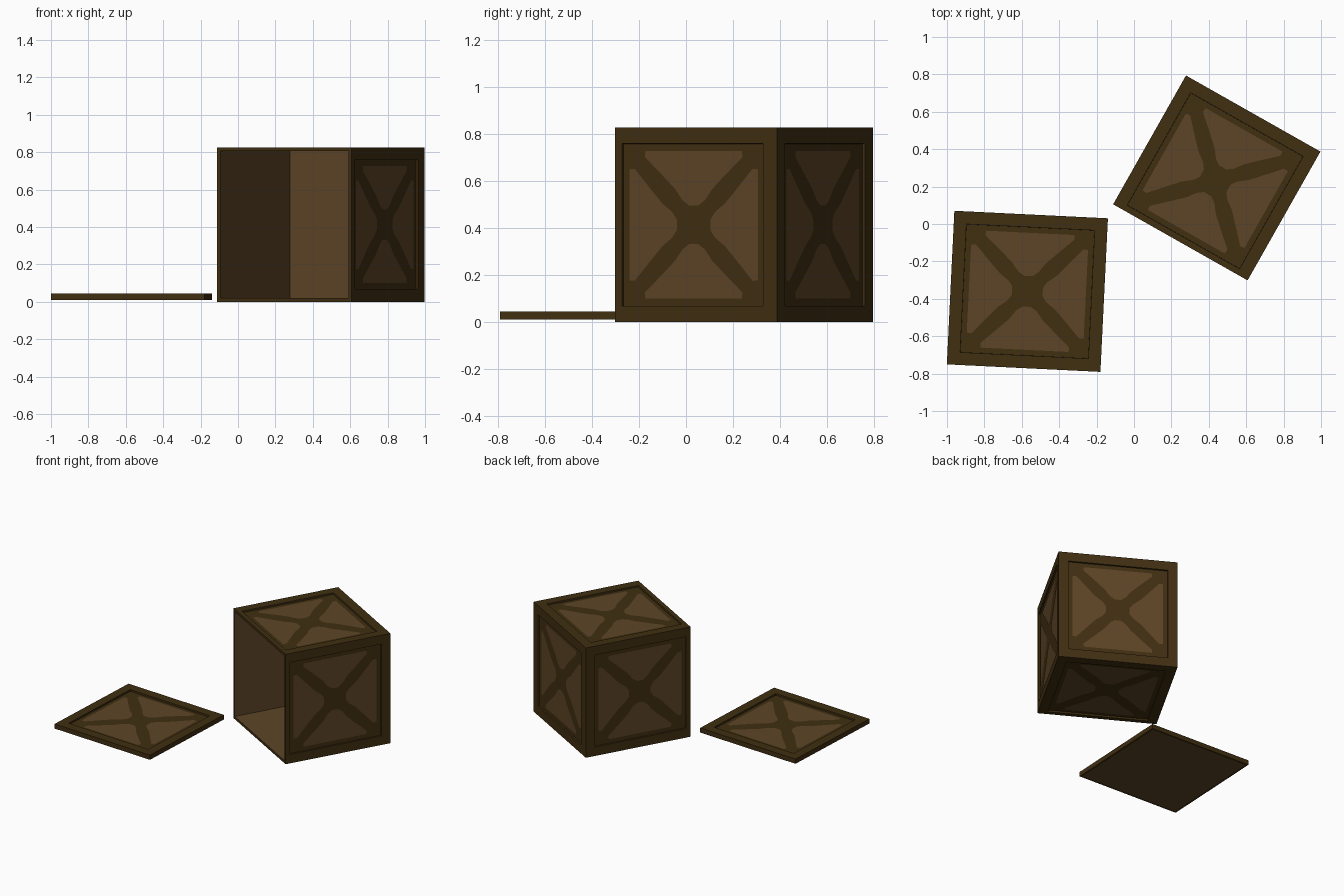
import bpy, bmesh, math
from mathutils import Vector, Matrix

if "Cube" in bpy.data.objects:
    bpy.data.objects.remove(bpy.data.objects["Cube"])

S = 0.826        # crate edge length
T = 0.035        # lid thickness
BORDER = 0.096   # frame width around each panel
RECESS = 0.012


def material(name, rgb):
    m = bpy.data.materials.new(name)
    m.diffuse_color = (*rgb, 1)
    m.use_nodes = True
    m.node_tree.nodes["Principled BSDF"].inputs["Base Color"].default_value = m.diffuse_color
    return m


MATS = [material("dark_frame_wood", (0.052, 0.028, 0.0056)),
        material("light_panel_wood", (0.110, 0.059, 0.020))]

# One light wedge between two arms of the painted cross: (sideways, distance from centre)
HALF = [(0.022, 0.082), (0.055, 0.105), (0.09, 0.152), (0.15, 0.208),
        (0.205, 0.258), (0.238, 0.288), (0.236, 0.313)]
WEDGE = HALF + [(-a, d) for a, d in reversed(HALF)]


def step(bm, face, width, depth, mat_rim=0, mat_wall=0, mat_floor=0):
    """Inset a face, then sink the inner part straight in."""
    n = face.normal.copy()
    rim = bmesh.ops.inset_individual(bm, faces=[face], thickness=width)["faces"]
    wall = bmesh.ops.inset_individual(bm, faces=[face], thickness=0.001)["faces"]
    for v in face.verts:
        v.co -= n * depth
    for group, mat in ((rim, mat_rim), (wall, mat_wall), ([face], mat_floor)):
        for f in group:
            f.material_index = mat


def crossed_panel(bm, face):
    """Recessed dark panel with four light wedges that leave a cross."""
    n = face.normal.copy()
    centre = face.calc_center_median()
    step(bm, face, BORDER, RECESS)
    side = Vector((1, 0, 0)) if abs(n.x) < 0.5 else Vector((0, 1, 0))
    centre -= n * (RECESS - 0.002)
    for k in range(4):
        d = Matrix.Rotation(k * math.pi / 2, 3, n) @ side
        a = n.cross(d)
        f = bm.faces.new([bm.verts.new(centre + a * p + d * q) for p, q in WEDGE])
        f.material_index = 1
        f.normal_update()
        if f.normal.dot(n) < 0:
            f.normal_flip()


def finish(bm, name, loc, angle):
    me = bpy.data.meshes.new(name)
    bm.to_mesh(me)
    bm.free()
    for m in MATS:
        me.materials.append(m)
    ob = bpy.data.objects.new(name, me)
    ob.location = loc
    ob.rotation_euler.z = math.radians(angle)
    bpy.context.collection.objects.link(ob)


# Crate body: five crossed sides, open at the front where the lid came off
bm = bmesh.new()
bmesh.ops.create_cube(bm, size=S)
bm.normal_update()
faces = list(bm.faces)
front = next(f for f in faces if f.normal.y < -0.5)
for f in faces:
    if f is not front:
        crossed_panel(bm, f)
for v in front.verts:
    v.co.y += T
step(bm, front, 0.028, S - T - 0.035, 0, 1, 1)
finish(bm, "crate_body", (0.434, 0.231, S / 2), -29.5)

# Loose lid lying on the ground, plain underneath
bm = bmesh.new()
bmesh.ops.create_cube(bm, size=1)
bmesh.ops.scale(bm, vec=(S - 0.004, S - 0.004, T), verts=bm.verts)
bm.normal_update()
for f in list(bm.faces):
    if f.normal.z > 0.5:
        crossed_panel(bm, f)
    elif f.normal.z < -0.5:
        step(bm, f, 0.022, 0.0, 0, 1, 1)
finish(bm, "crate_lid", (-0.57, -0.36, 0.01 + T / 2), -2.8)
